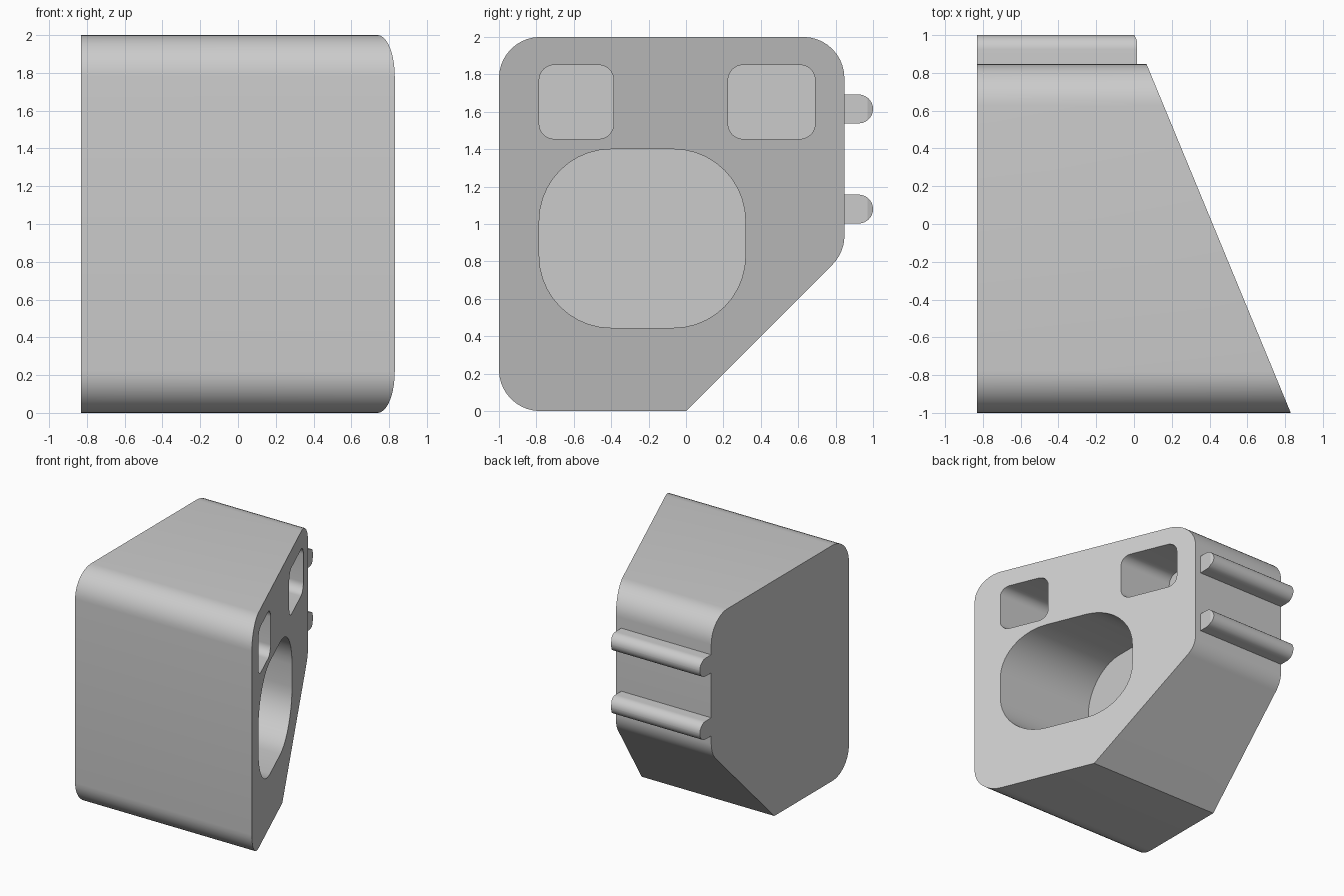
import bpy, bmesh, math
from mathutils import Vector

if "Cube" in bpy.data.objects:
    bpy.data.objects.remove(bpy.data.objects["Cube"])

BACK, FLOOR, SIDE = -0.83, -0.18, 0.847


def slant(y):
    """x of the sloping face at a given y."""
    return 0.83 - 0.4135 * (y + 1)


def rounded(corners, steps=10):
    """Polygon of (y, z, radius) corners with tangent arcs."""
    pts = []
    n = len(corners)
    for i, (y, z, r) in enumerate(corners):
        p = Vector((y, z))
        if r == 0:
            pts.append(p)
            continue
        a = (Vector(corners[i - 1][:2]) - p).normalized()
        b = (Vector(corners[(i + 1) % n][:2]) - p).normalized()
        half = a.angle(b) / 2
        c = p + (a + b).normalized() * r / math.sin(half)
        start = p + a * r / math.tan(half) - c
        end = p + b * r / math.tan(half) - c
        total = math.pi - 2 * half
        for k in range(steps + 1):
            t = k / steps
            pts.append(c + (start * math.sin((1 - t) * total)
                            + end * math.sin(t * total)) / math.sin(total))
    return pts


def box(y0, y1, z0, z1, r):
    return rounded([(y0, z0, r), (y1, z0, r), (y1, z1, r), (y0, z1, r)])


def prism(name, pts, x0, x1, trim=False):
    """Extrude a y-z outline along x; x1 gives the end position per y."""
    bm = bmesh.new()
    lo = [bm.verts.new((x0, p.x, p.y)) for p in pts]
    hi = [bm.verts.new((x1(p.x), p.x, p.y)) for p in pts]
    bm.faces.new(lo)
    bm.faces.new(hi)
    for i in range(len(pts)):
        bm.faces.new((lo[i - 1], lo[i], hi[i], hi[i - 1]))
    if trim:
        bmesh.ops.bisect_plane(bm, geom=bm.verts[:] + bm.edges[:] + bm.faces[:],
                               plane_co=(slant(0), 0, 0), plane_no=(1, 0.4135, 0),
                               clear_outer=True)
        bmesh.ops.holes_fill(bm, edges=bm.edges[:])
    bmesh.ops.recalc_face_normals(bm, faces=bm.faces[:])
    mesh = bpy.data.meshes.new(name)
    bm.to_mesh(mesh)
    bm.free()
    ob = bpy.data.objects.new(name, mesh)
    bpy.context.collection.objects.link(ob)
    return ob


def activate(ob):
    bpy.ops.object.select_all(action='DESELECT')
    ob.select_set(True)
    bpy.context.view_layer.objects.active = ob


def smooth(ob):
    activate(ob)
    bpy.ops.object.shade_smooth_by_angle(angle=math.radians(20))


# Housing with sloping face
body = prism("housing", rounded([(-1, 0, 0.22), (0, 0, 0), (SIDE, SIDE, 0.22),
                                 (SIDE, 2, 0.22), (-1, 2, 0.22)]), BACK, slant)

# Blind pockets: large opening and two small windows
for y0, y1, z0, z1, r in ((-0.785, 0.318, 0.445, 1.4, 0.385),
                          (-0.785, -0.387, 1.455, 1.85, 0.08),
                          (0.225, 0.69, 1.455, 1.85, 0.08)):
    cutter = prism("pocket_cutter", box(y0, y1, z0, z1, r), FLOOR, lambda y: 1.2)
    cutter.hide_render = True
    activate(body)
    mod = body.modifiers.new("pocket", 'BOOLEAN')
    mod.operation = 'DIFFERENCE'
    mod.solver = 'EXACT'
    mod.object = cutter
    bpy.ops.object.modifier_apply(modifier=mod.name)
    bpy.data.objects.remove(cutter)
smooth(body)

# Rounded rails on the rear side
for label, z in (("lower", 1.08), ("upper", 1.615)):
    h = 0.077
    outline = rounded([(0.8, z - h, 0), (1, z - h, h * 0.999),
                       (1, z + h, h * 0.999), (0.8, z + h, 0)])
    smooth(prism(label + "_rail", outline, BACK, lambda y: 0.015, trim=True))
